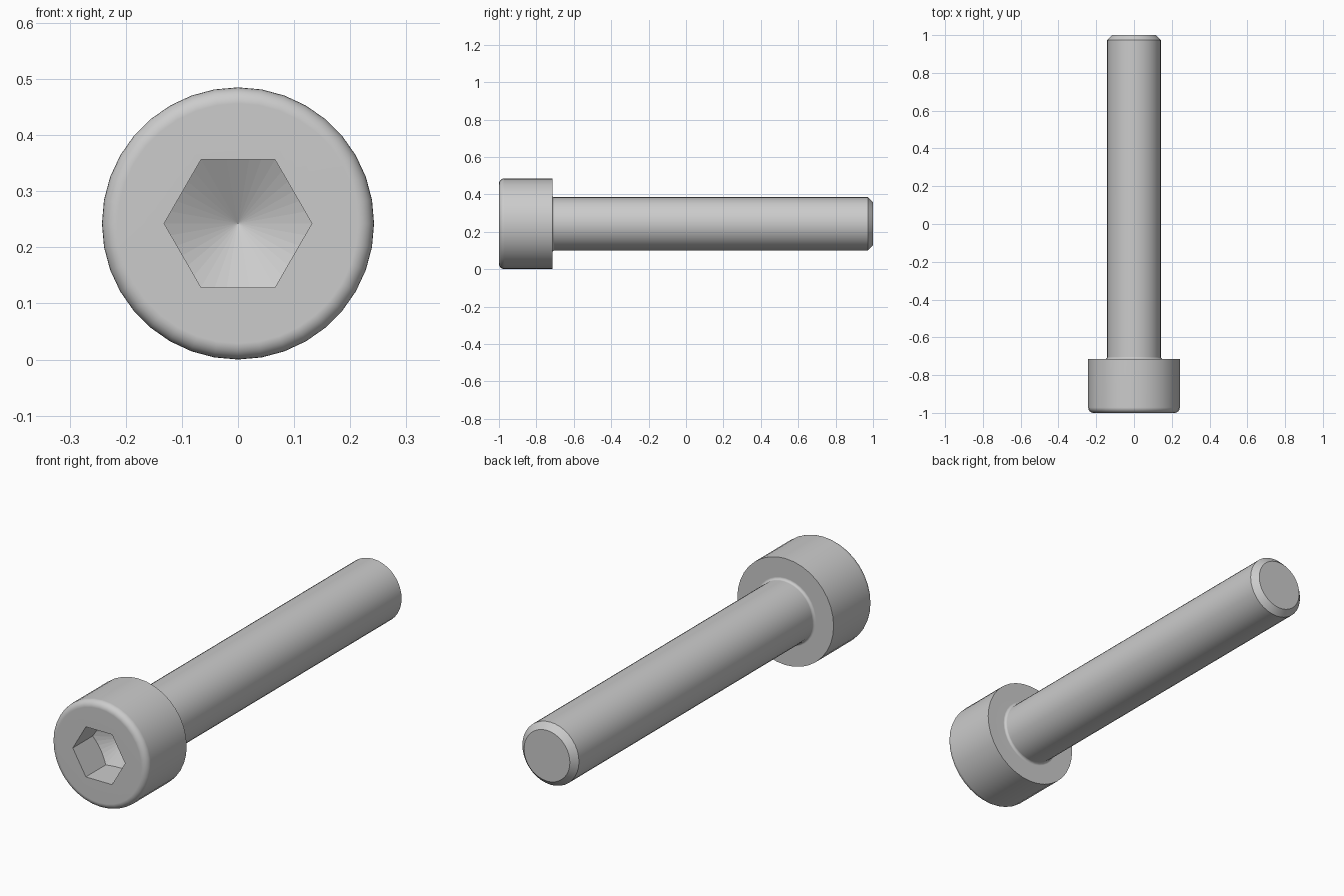
import bpy, bmesh
from math import pi, sin, cos, tan, radians

if "Cube" in bpy.data.objects:
    bpy.data.objects.remove(bpy.data.objects["Cube"], do_unlink=True)

SEGMENTS = 36
HEAD_R, SHANK_R, APOTHEM = 0.2425, 0.1425, 0.114
HEAD_BACK, SOCKET_DEPTH = -0.715, 0.143
RIM, FILLET, CHAMFER = 0.0286, 0.0114, 0.027
CORNER_R = APOTHEM / cos(pi / 6)

steel = bpy.data.materials.new("grey steel")
steel.use_nodes = True
steel.diffuse_color = (0.6, 0.6, 0.6, 1)
steel.node_tree.nodes["Principled BSDF"].inputs["Base Color"].default_value = (0.6, 0.6, 0.6, 1)


def arc(r, y, radius, start, end, steps=6):
    """Rounded corner of the profile as (radius, y) pairs."""
    angles = [radians(start + (end - start) * i / steps) for i in range(steps + 1)]
    return [(r + radius * cos(a), y + radius * sin(a)) for a in angles]


def hexagon(a):
    """Distance from the axis to a hexagon side at angle a."""
    return APOTHEM / cos(a % (pi / 3) - pi / 6)


bm = bmesh.new()
angles = [2 * pi * i / SEGMENTS for i in range(SEGMENTS)]


def ring(radius, depth):
    """Ring of vertices; radius and depth are functions of the angle."""
    return [bm.verts.new((radius(a) * cos(a), depth(a), HEAD_R + radius(a) * sin(a)))
            for a in angles]


def bridge(a, b):
    for i in range(SEGMENTS):
        j = (i + 1) % SEGMENTS
        bm.faces.new((a[i], a[j], b[j], b[i])).smooth = True


# hexagonal socket: the floor is where the drill cone meets the walls
floor = ring(hexagon, lambda a: -1 + SOCKET_DEPTH + (CORNER_R - hexagon(a)) * tan(pi / 6))
rings = [floor, ring(hexagon, lambda a: -1)]

# head with rounded rim, fillet under it, shank and chamfered tip
profile = arc(HEAD_R - RIM, -1 + RIM, RIM, -90, 0)
profile += [(HEAD_R, HEAD_BACK)]
profile += arc(SHANK_R + FILLET, HEAD_BACK + FILLET, FILLET, -90, -180)
profile += [(SHANK_R, 1 - CHAMFER), (SHANK_R - CHAMFER, 1)]
rings += [ring(lambda a, r=r: r, lambda a, y=y: y) for r, y in profile]
for a, b in zip(rings, rings[1:]):
    bridge(a, b)
bm.faces.new(rings[-1])

# conical socket bottom
apex = bm.verts.new((0, -1 + SOCKET_DEPTH + CORNER_R * tan(pi / 6), HEAD_R))
cone = [bm.faces.new((floor[i - 1], floor[i], apex)) for i in range(SEGMENTS)]
bmesh.ops.recalc_face_normals(bm, faces=bm.faces[:])
cone_ids = [len(bm.faces) - SEGMENTS + i for i in range(SEGMENTS)]

mesh = bpy.data.meshes.new("socket_head_bolt")
bm.to_mesh(mesh)
bm.free()
mesh.materials.append(steel)
bolt = bpy.data.objects.new("socket_head_bolt", mesh)
bpy.context.collection.objects.link(bolt)

# smooth round surfaces with crisp corners
bpy.context.view_layer.objects.active = bolt
bolt.select_set(True)
bpy.ops.object.shade_smooth_by_angle(angle=radians(30))
for i in cone_ids:
    mesh.polygons[i].use_smooth = False
weighted = bolt.modifiers.new("even shading", "WEIGHTED_NORMAL")
weighted.keep_sharp = True
